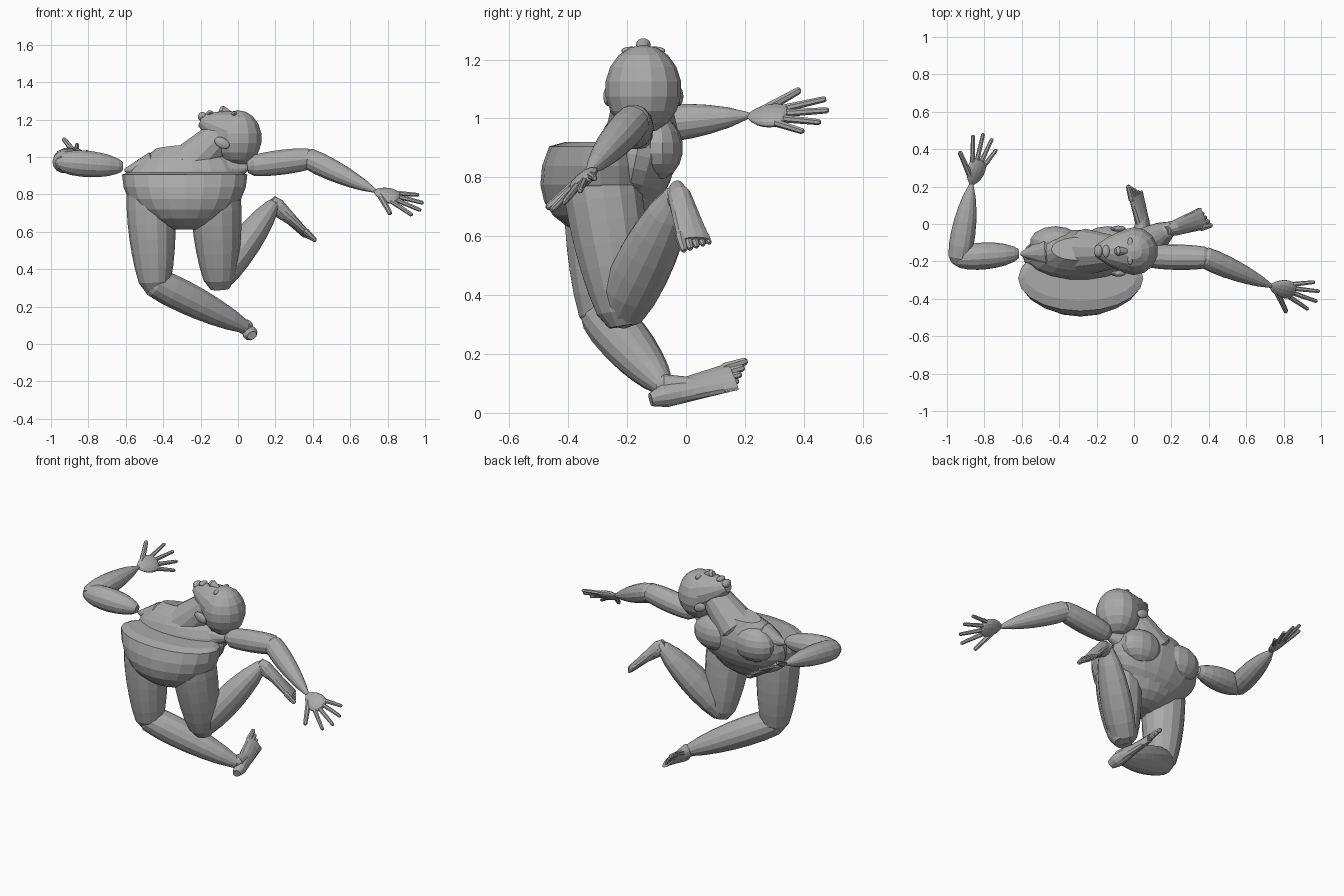
import bpy, bmesh, math
from mathutils import Vector, Matrix

cube = bpy.data.objects.get("Cube")
if cube:
    bpy.data.objects.remove(cube, do_unlink=True)

clay = bpy.data.materials.new("clay_grey")
clay.use_nodes = True
clay.diffuse_color = (.4, .4, .4, 1)
clay.node_tree.nodes["Principled BSDF"].inputs["Base Color"].default_value = clay.diffuse_color

ACROSS, DEPTH, UP = Vector((1, 0, 0)), Vector((0, 1, 0)), Vector((0, 0, 1))


def finish(name, bm):
    bmesh.ops.recalc_face_normals(bm, faces=bm.faces)
    mesh = bpy.data.meshes.new(name)
    bm.to_mesh(mesh)
    bm.free()
    mesh.materials.append(clay)
    bpy.context.collection.objects.link(bpy.data.objects.new(name, mesh))


def loft(name, rings, axis, wide, sides):
    """Skin elliptical rings given as (centre, half width, half depth)."""
    bm = bmesh.new()
    axis = axis.normalized()
    wide = (wide - axis * wide.dot(axis)).normalized()
    deep = axis.cross(wide)
    loops = []
    for centre, width, depth in rings:
        angles = [math.tau * k / sides for k in range(sides)]
        loops.append([bm.verts.new(centre + wide * width * math.cos(a) + deep * depth * math.sin(a))
                      for a in angles])
    for low, high in zip(loops, loops[1:]):
        for k in range(sides):
            following = (k + 1) % sides
            bm.faces.new((low[k], low[following], high[following], high[k]))
    bm.faces.new(loops[0])
    bm.faces.new(loops[-1])
    finish(name, bm)


def limb(name, start, end, first, last, bulge=0, flat=1, wide=DEPTH, sides=14, steps=6):
    """Tapered, swelling body part with rounded ends."""
    start, end = Vector(start), Vector(end)
    axis = (end - start).normalized()
    rings = [(start - axis * first * .6 * flat, first * .6, first * .6 * flat)]
    for i in range(steps + 1):
        f = i / steps
        radius = first + (last - first) * f + bulge * max(0, math.sin(math.pi * f)) ** .7
        rings.append((start.lerp(end, f), radius, radius * flat))
    rings.append((end + axis * last * .6 * flat, last * .6, last * .6 * flat))
    loft(name, rings, axis, wide, sides)


def blob(name, centre, size, tilt=0):
    bm = bmesh.new()
    matrix = (Matrix.Translation(centre) @ Matrix.Rotation(tilt, 4, 'Y')
              @ Matrix.Diagonal((*size, 1)))
    bmesh.ops.create_uvsphere(bm, u_segments=14, v_segments=9, radius=1, matrix=matrix)
    finish(name, bm)


def digit(name, start, end, radius):
    limb(name, start, end - (end - start).normalized() * radius * .6, radius, radius * .75,
         wide=UP.cross(end - start), sides=7, steps=2)


def hand(side, wrist, forward, thumb_side):
    """Spread hand: fingers fan out from the wrist."""
    forward = Vector(forward).normalized()
    sideways = Vector(thumb_side)
    sideways = (sideways - forward * sideways.dot(forward)).normalized()

    def reach(degrees, distance):
        a = math.radians(degrees)
        return wrist + (forward * math.cos(a) + sideways * math.sin(a)) * distance

    limb(side + "_palm", wrist, reach(0, .13), .012, .045, .028, .4, sideways)
    for i, finger in enumerate(("index", "middle", "ring", "little")):
        angle = 20 - 14 * i
        digit(f"{side}_{finger}_finger", reach(angle * .9, .11), reach(angle, .285 - .011 * (i - 1) ** 2), .014)
    digit(side + "_thumb", reach(30, .05), reach(44, .21), .017)


def foot(side, heel, toe, big_toe_side, ankle):
    """Wedge from a round heel to a wide ball, with an ankle and five toes."""
    heel, toe = Vector(heel), Vector(toe)
    sideways = Vector(big_toe_side).normalized()
    rings = []
    for i in range(7):
        f = i / 6
        width = .036 + .024 * f
        depth = .045 - .026 * f
        end = .6 if i == 0 else 1
        rings.append((heel.lerp(toe, f * .87), width * end, depth * end))
    loft(side + "_foot", rings, toe - heel, sideways, 12)
    limb(side + "_instep", ankle, heel.lerp(toe, .5), .042, .03, wide=sideways, steps=2)
    for i in range(5):
        offset = sideways * (.046 - .023 * i)
        digit(f"{side}_toe_{i + 1}", heel.lerp(toe, .78) + offset,
              heel.lerp(toe, 1.03 - .03 * i) + offset * 1.1, .018 - .0015 * i)


# Trunk: round bowl of the hips under a leaning chest
hips = []
for i in range(1, 8):
    a = math.pi / 2 * i / 7
    hips.append((Vector((-.285, -.29, .905 - .3 * math.cos(a))), .335 * math.sin(a), .205 * math.sin(a * 1.35)))
hips.append((Vector((-.285, -.28, .92)), .3, .13))
loft("pelvis", hips, UP, ACROSS, 20)
limb("chest", (-.28, -.2, .72), (-.3, -.145, .99), .2, .23, .09, .45, ACROSS, 18)
for side, x in (("right", -.42), ("left", -.14)):
    blob(side + "_breast", (x, -.1, .9), (.14, .09, .11))
limb("right_shoulder_joint", (-.47, -.15, .94), (-.6, -.16, .93), .085, .012)
limb("left_shoulder_joint", (-.08, -.16, .93), (.04, -.17, .94), .08, .025)
limb("neck", (-.26, -.15, .95), (-.09, -.15, 1.12), .125, .085)

# Head thrown back with the face upwards
MIDDLE = -.145
blob("skull", (0, MIDDLE, 1.1), (.13, .13, .15))
limb("jaw", (-.17, MIDDLE, 1.185), (-.02, MIDDLE, 1.125), .055, .12, .01)
limb("nose", (-.04, MIDDLE, 1.23), (-.085, MIDDLE, 1.25), .015, .025)
blob("lips", (-.15, MIDDLE, 1.235), (.02, .035, .014))
blob("chin", (-.19, MIDDLE, 1.215), (.025, .035, .025))
for side, sign in (("right", -1), ("left", 1)):
    blob(side + "_ear", (-.085, MIDDLE + sign * .12, 1.075), (.045, .016, .028), .5)
    blob(side + "_brow", (-.02, MIDDLE + sign * .04, 1.23), (.015, .035, .014))
    blob(side + "_eye", (-.055, MIDDLE + sign * .045, 1.21), (.015, .02, .015))

# Arms
left_elbow, left_wrist = Vector((.38, -.18, .99)), Vector((.73, -.33, .82))
limb("left_upper_arm", (.085, -.175, .953), left_elbow, .058, .058, .01)
limb("left_forearm", left_elbow, left_wrist, .058, .012, .018)
hand("left", left_wrist, (.23, -.055, -.08), (-.05, -.1, -.07))

right_elbow, right_wrist = Vector((-.935, -.18, .972)), Vector((-.87, .21, 1.01))
limb("right_upper_arm", (-.64, -.16, .95), right_elbow, .04, .055, .024)
limb("right_forearm", right_elbow, right_wrist, .058, .012, .025, wide=ACROSS)
hand("right", right_wrist, (.08, .245, 0), (-.16, .055, .13))

# Legs: both knees bent, shins swung to the left
right_knee, right_ankle = Vector((-.445, -.28, .33)), Vector((.04, -.075, .09))
limb("right_thigh", (-.47, -.29, .8), right_knee, .125, .085, .018, wide=ACROSS)
limb("right_shin", right_knee, right_ankle, .08, .035, .025)
foot("right", (.075, -.12, .045), (0, .2, .135), (-.6, 0, .8), right_ankle)

left_knee, left_ankle = Vector((-.1, -.22, .345)), Vector((.185, -.03, .74))
limb("left_thigh", (-.12, -.29, .8), left_knee, .132, .085, .018, wide=ACROSS)
limb("left_shin", left_knee, left_ankle, .08, .045, .035, .85)
foot("left", (.18, -.035, .77), (.395, .04, .555), (.3, -.9, 0), left_ankle)
